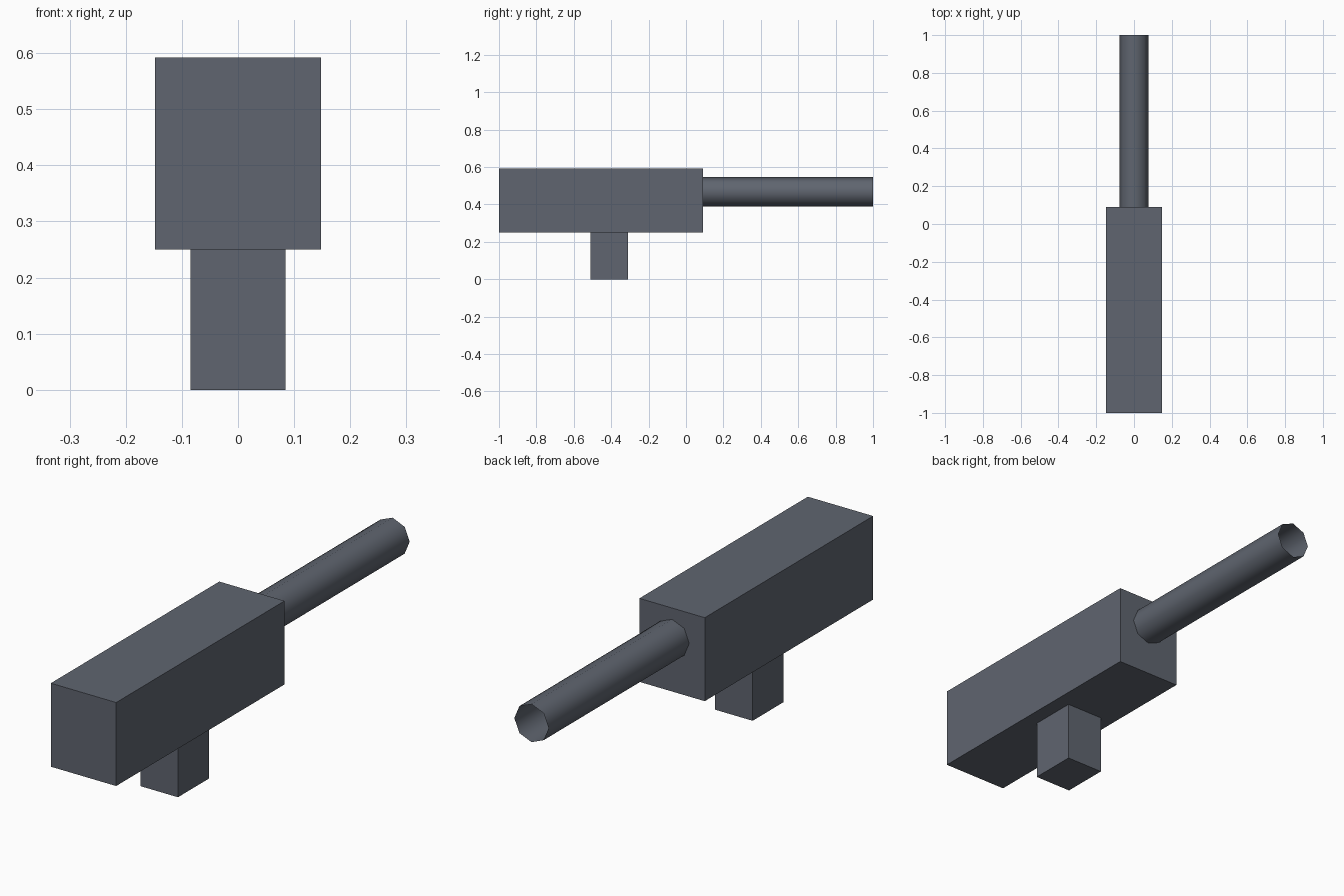
import bpy
from math import radians

cube = bpy.data.objects.get("Cube")
if cube:
    bpy.data.objects.remove(cube, do_unlink=True)

# Single slate grey material
COLOUR = (0.115, 0.13, 0.16, 1)
slate = bpy.data.materials.new("slate_grey")
slate.use_nodes = True
slate.diffuse_color = COLOUR
slate.node_tree.nodes["Principled BSDF"].inputs["Base Color"].default_value = COLOUR


def finish(name):
    """Name the active object, apply its scale and give it the material."""
    obj = bpy.context.object
    obj.name = obj.data.name = name
    bpy.ops.object.transform_apply(location=False, rotation=True, scale=True)
    obj.data.materials.append(slate)
    return obj


def box(name, low, high):
    """Flat-sided block between two opposite corners."""
    bpy.ops.mesh.primitive_cube_add(
        size=1, location=[(a + b) / 2 for a, b in zip(low, high)])
    bpy.context.object.scale = [b - a for a, b in zip(low, high)]
    return finish(name)


# Main body and the grip below it
BODY_BACK, TIP = 0.09, 1.0
box("body", (-0.148, -1, 0.25), (0.148, BODY_BACK, 0.592))
box("grip", (-0.085, -0.51, 0), (0.085, -0.31, 0.25))

# Open eight-sided barrel, smooth shaded, with a corner at the top
bpy.ops.mesh.primitive_cylinder_add(
    vertices=8, radius=0.0778, depth=TIP - BODY_BACK, end_fill_type='NOTHING',
    location=(0, (TIP + BODY_BACK) / 2, 0.468), rotation=(radians(90), 0, 0))
finish("barrel")
bpy.ops.object.shade_smooth()
